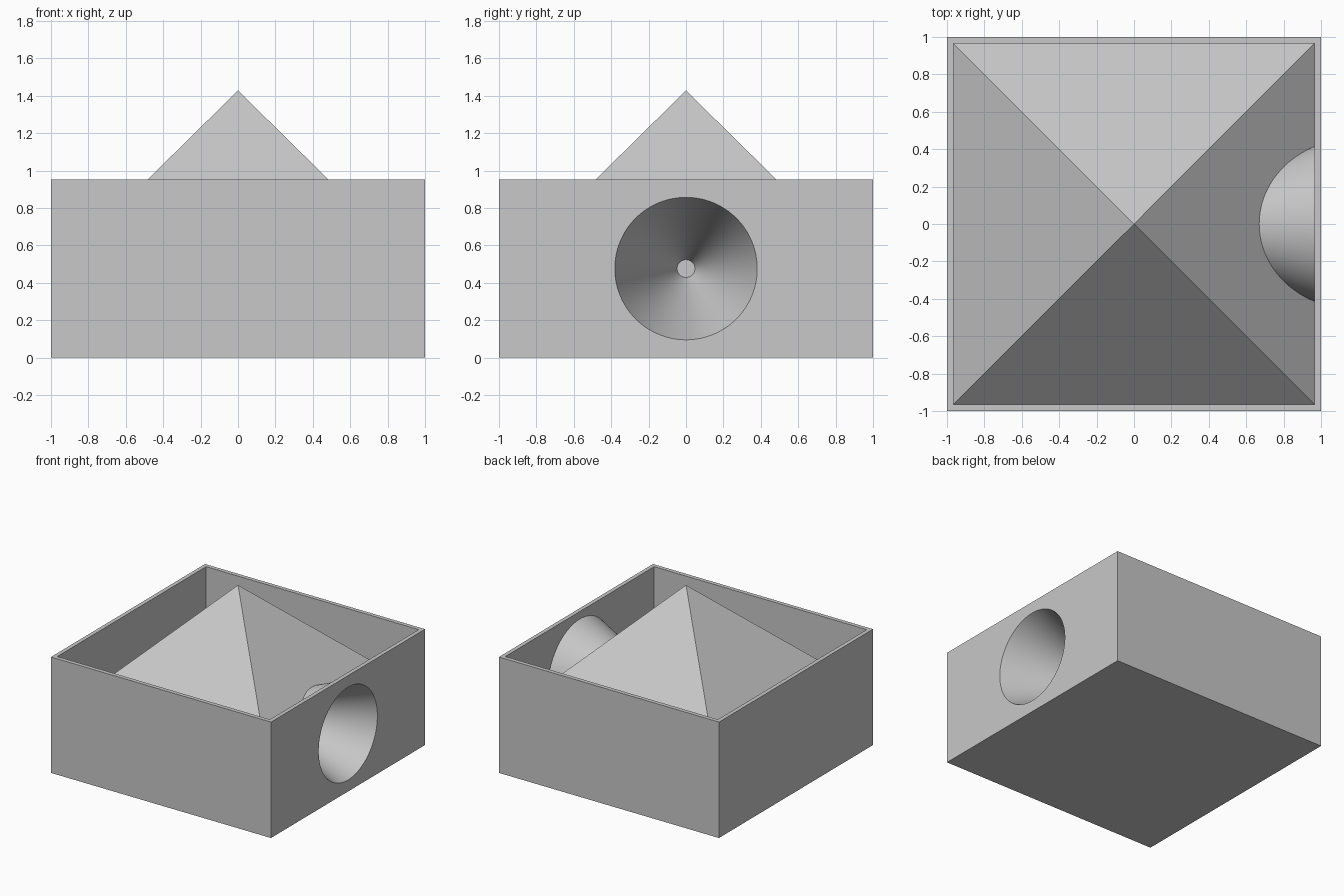
import bpy
import bmesh
import math
from mathutils import Matrix

default = bpy.data.objects.get("Cube")
if default:
    bpy.data.objects.remove(default, do_unlink=True)

U = 2 / 42                      # one wall thickness
HALF, HEIGHT, MID, APEX = 21 * U, 20 * U, 10 * U, 30 * U
MOUTH_R, END_R, END_X = 8 * U, U, 4 * U
SLOPE = (MOUTH_R - END_R) / (HALF - END_X)

grey = bpy.data.materials.new("plain grey")
grey.use_nodes = True
colour = (0.58, 0.58, 0.58, 1)
grey.diffuse_color = colour
grey.node_tree.nodes["Principled BSDF"].inputs["Base Color"].default_value = colour


def make_object(name, bm):
    bmesh.ops.recalc_face_normals(bm, faces=bm.faces)
    mesh = bpy.data.meshes.new(name)
    bm.to_mesh(mesh)
    bm.free()
    mesh.materials.append(grey)
    obj = bpy.data.objects.new(name, mesh)
    bpy.context.collection.objects.link(obj)
    return obj


def funnel(name, x_end, x_mouth, extra):
    """Truncated cone lying along x, widening towards the side wall."""
    def radius(x):
        return END_R + extra + SLOPE * (x - END_X)
    place = Matrix.Translation(((x_end + x_mouth) / 2, 0, MID)) @ Matrix.Rotation(math.pi / 2, 4, "Y")
    bm = bmesh.new()
    bmesh.ops.create_cone(bm, cap_ends=True, segments=96, radius1=radius(x_end),
                          radius2=radius(x_mouth), depth=x_mouth - x_end, matrix=place)
    return make_object(name, bm)


# Walled box with a pyramid rising from its recessed floor
bm = bmesh.new()
bmesh.ops.create_cube(bm, size=1, matrix=Matrix.Translation((0, 0, HEIGHT / 2))
                      @ Matrix.Diagonal((2 * HALF, 2 * HALF, HEIGHT, 1)))
top = max(bm.faces, key=lambda f: f.calc_center_median().z)
bmesh.ops.inset_region(bm, faces=[top], thickness=U)
floor = bmesh.ops.extrude_discrete_faces(bm, faces=[top])["faces"][0]
for v in floor.verts:
    v.co.z = MID
peak = bmesh.ops.poke(bm, faces=[floor])["verts"][0]
peak.co.z = APEX
body = make_object("box_with_pyramid", bm)

# Funnel shell joined to the right wall, then bored out
shell = funnel("funnel_shell", END_X, HALF - U / 2, U)
bore = funnel("funnel_bore", END_X, HALF + U, 0)
for helper, operation in ((shell, "UNION"), (bore, "DIFFERENCE")):
    helper.hide_render = True
    mod = body.modifiers.new(helper.name, "BOOLEAN")
    mod.object = helper
    mod.operation = operation
    mod.solver = "EXACT"

bpy.context.view_layer.update()
result = bpy.data.meshes.new_from_object(body.evaluated_get(bpy.context.evaluated_depsgraph_get()))
body.modifiers.clear()
body.data = result
for helper in (shell, bore):
    bpy.data.objects.remove(helper, do_unlink=True)

# Smooth funnel, crisp edges elsewhere
bpy.ops.object.select_all(action="DESELECT")
body.select_set(True)
bpy.context.view_layer.objects.active = body
bpy.ops.object.shade_smooth_by_angle(angle=math.radians(30))
